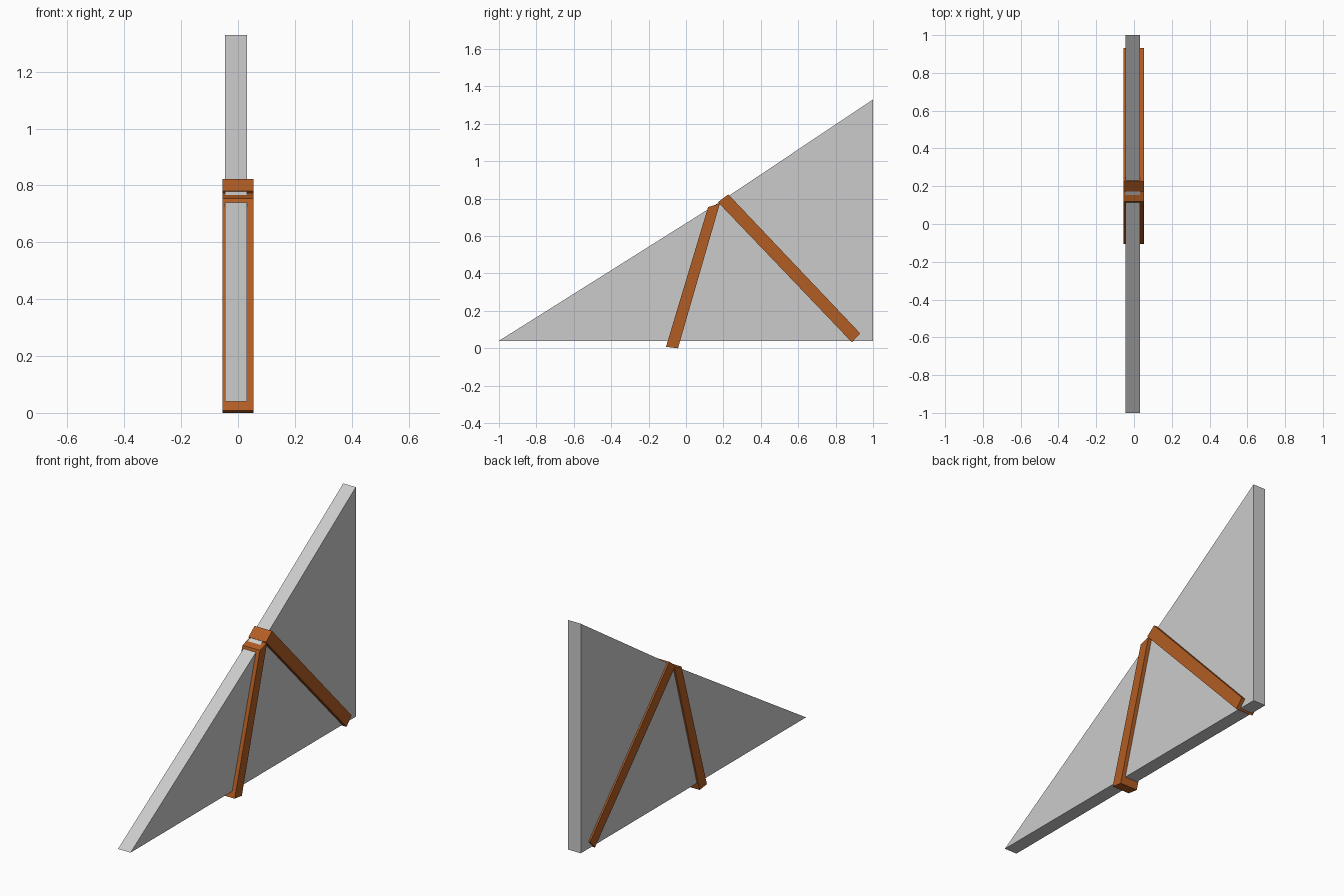
import bpy
import bmesh

if "Cube" in bpy.data.objects:
    bpy.data.objects.remove(bpy.data.objects["Cube"])


def prism(name, profile, x0, x1, mat=None):
    """Extrude a (y, z) outline from x0 to x1."""
    bm = bmesh.new()
    face = bm.faces.new([bm.verts.new((x0, y, z)) for y, z in profile])
    ext = bmesh.ops.extrude_face_region(bm, geom=[face])
    moved = [v for v in ext["geom"] if isinstance(v, bmesh.types.BMVert)]
    bmesh.ops.translate(bm, verts=moved, vec=(x1 - x0, 0, 0))
    bmesh.ops.recalc_face_normals(bm, faces=bm.faces)
    mesh = bpy.data.meshes.new(name)
    bm.to_mesh(mesh)
    bm.free()
    obj = bpy.data.objects.new(name, mesh)
    bpy.context.collection.objects.link(obj)
    if mat:
        mesh.materials.append(mat)
    return obj


leather = bpy.data.materials.new("brown_strap")
leather.diffuse_color = (0.45, 0.11, 0.017, 1)
leather.use_nodes = True
leather.node_tree.nodes["Principled BSDF"].inputs["Base Color"].default_value = leather.diffuse_color

# Triangular slab, slightly pinched where the straps meet
prism("wedge_slab", [(-1, 0.04), (1, 0.04), (1, 1.33), (0.15, 0.763)],
      -0.046, 0.032)

# Two bands wrapped around the slab
bands = {
    "upright_strap": [(-0.107, 0.008), (-0.043, 0.0),
                      (0.181, 0.774), (0.118, 0.755)],
    "slanted_strap": [(0.171, 0.781), (0.887, 0.032),
                      (0.931, 0.08), (0.226, 0.823)],
}
for name, outline in bands.items():
    prism(name, outline, -0.055, 0.054, leather)
